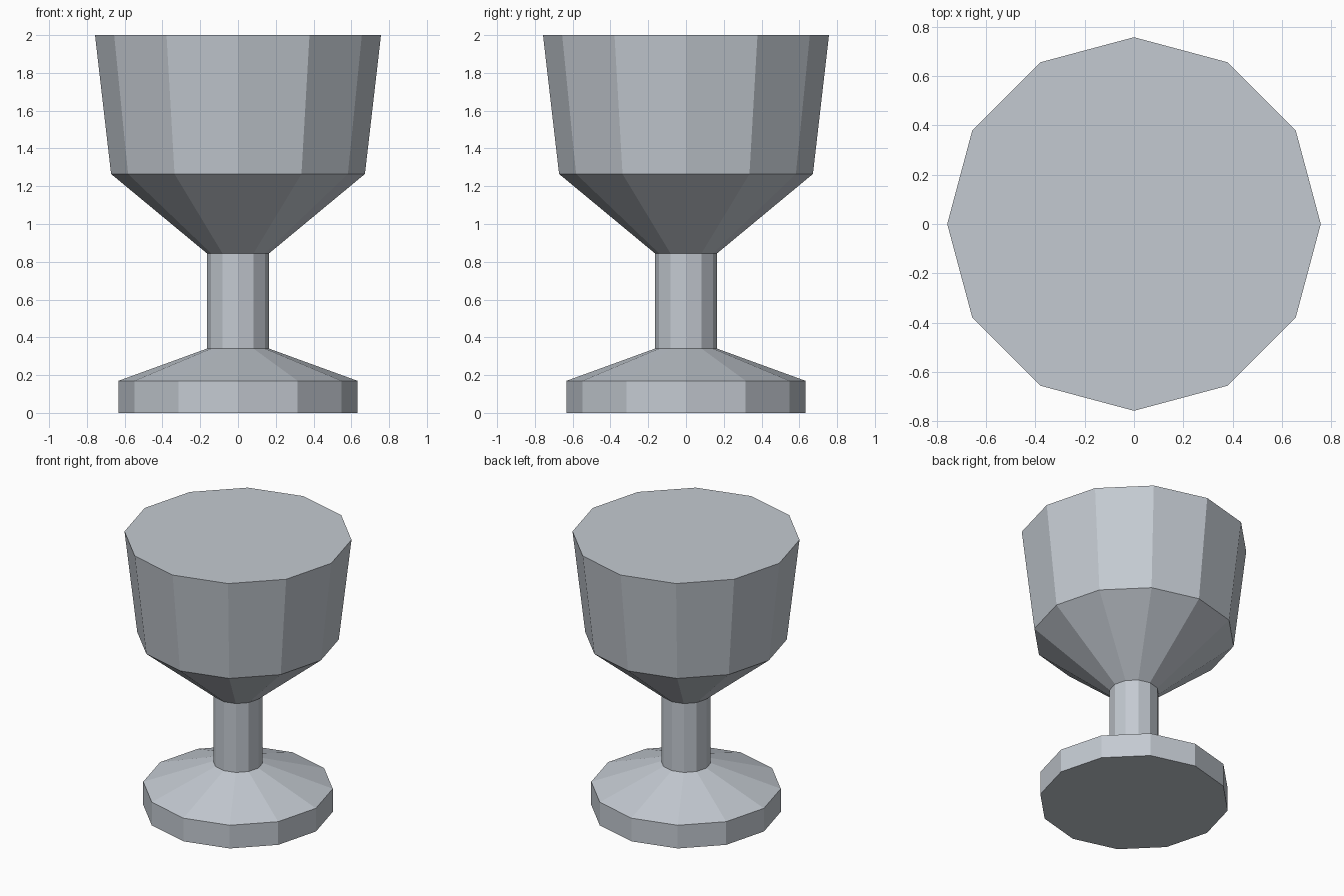
import bpy, bmesh
from math import cos, sin, tau

cube = bpy.data.objects.get("Cube")
if cube:
    bpy.data.objects.remove(cube, do_unlink=True)

SIDES = 12

# One grey for the whole cup
grey = bpy.data.materials.new("pale_grey")
colour = (0.55, 0.59, 0.64, 1)
grey.use_nodes = True
grey.diffuse_color = colour
grey.node_tree.nodes["Principled BSDF"].inputs["Base Color"].default_value = colour

# Outline as (radius, height): foot, stem, bowl
profile = [(0.632, 0), (0.632, 0.17), (0.165, 0.34),
           (0.165, 0.845), (0.672, 1.265), (0.757, 2.0)]

bm = bmesh.new()
rings = [[bm.verts.new((r * cos(tau * i / SIDES), r * sin(tau * i / SIDES), z))
          for i in range(SIDES)] for r, z in profile]

# Side walls
for low, high in zip(rings, rings[1:]):
    for i in range(SIDES):
        j = (i + 1) % SIDES
        bm.faces.new((low[i], low[j], high[j], high[i]))

# Flat underside and closed top
bm.faces.new(rings[0][::-1])
bm.faces.new(rings[-1])

mesh = bpy.data.meshes.new("goblet")
bm.to_mesh(mesh)
bm.free()
mesh.materials.append(grey)
goblet = bpy.data.objects.new("goblet", mesh)
bpy.context.collection.objects.link(goblet)
